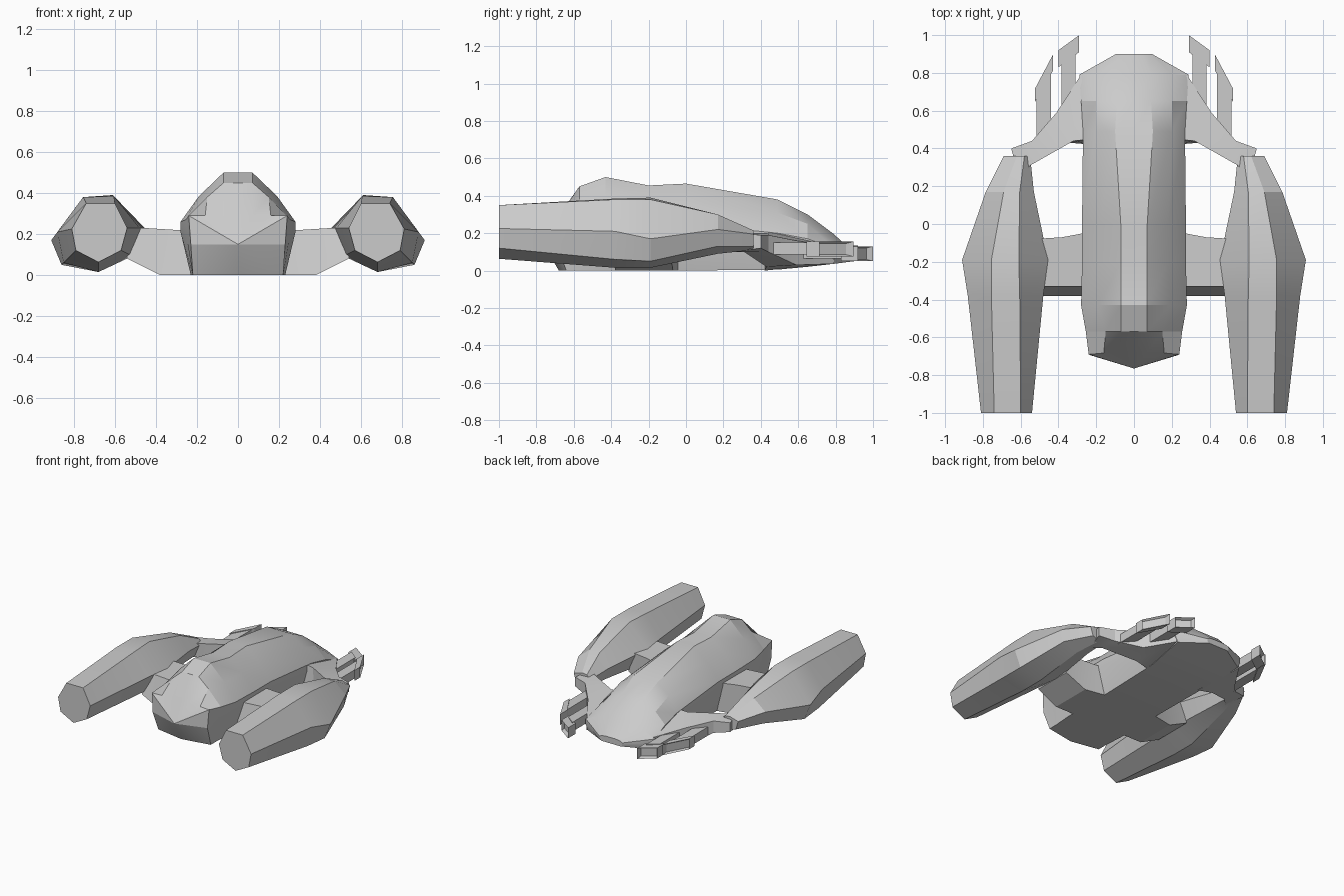
import bpy, bmesh
from math import radians

if "Cube" in bpy.data.objects:
    bpy.data.objects.remove(bpy.data.objects["Cube"])


def loft(name, rings, tip=None, mirror=True, recess=False):
    """Skin a list of equal-length rings; close the start with a tip point or a flat cap."""
    bm = bmesh.new()
    loops = [[bm.verts.new(p) for p in r] for r in rings]
    n = len(loops[0])
    for a, b in zip(loops, loops[1:]):
        for i in range(n):
            j = (i + 1) % n
            bm.faces.new((a[i], a[j], b[j], b[i]))
    if tip:
        t = bm.verts.new(tip)
        for i in range(n):
            bm.faces.new((t, loops[0][i], loops[0][(i + 1) % n]))
    else:
        bm.faces.new(loops[0])
    end = bm.faces.new(loops[-1])
    bmesh.ops.recalc_face_normals(bm, faces=bm.faces[:])
    if recess:
        bmesh.ops.inset_region(bm, faces=[end], thickness=0.014, depth=0)
        bmesh.ops.translate(bm, verts=end.verts[:], vec=(0, -0.03, 0))
    mesh = bpy.data.meshes.new(name)
    bm.to_mesh(mesh)
    bm.free()
    ob = bpy.data.objects.new(name, mesh)
    bpy.context.collection.objects.link(ob)
    if mirror:
        ob.modifiers.new("Mirror", 'MIRROR')
    bpy.ops.object.select_all(action='DESELECT')
    ob.select_set(True)
    bpy.context.view_layer.objects.active = ob
    bpy.ops.object.shade_smooth_by_angle(angle=radians(20))
    return ob


def symmetric(half):
    """Complete a half ring whose first and last points lie on x = 0."""
    return half + [(-x, y, z) for x, y, z in half[-2:0:-1]]


def station(y, *pts):
    top, bottom = (0, y, pts[0][1]), (0, y, pts[-1][1])
    return symmetric([top] + [(x, y, z) for x, z in pts] + [bottom])


# Central hull: blunt pointed nose, canopy hump, tapering tail
nose = symmetric([(0, -.68, .29), (.07, -.68, .29), (.16, -.683, .29), (.24, -.69, .29),
                  (.23, -.695, .15), (.22, -.64, 0), (0, -.68, 0)])
hull = [
    nose,
    station(-.57, (.07, .45), (.15, .38), (.255, .27), (.25, .18), (.22, 0)),
    station(-.43, (.07, .50), (.19, .385), (.28, .26), (.28, .21), (.23, 0)),
    station(-.20, (.07, .455), (.18, .37), (.275, .25), (.275, .20), (.23, 0)),
    station(0, (.07, .465), (.18, .37), (.275, .25), (.275, .20), (.23, 0)),
    station(.49, (.10, .38), (.20, .31), (.27, .20), (.27, .15), (.24, .005)),
    station(.65, (.09, .30), (.20, .25), (.28, .17), (.28, .11), (.26, .02)),
    station(.79, (.09, .195), (.20, .16), (.29, .12), (.29, .08), (.27, .036)),
    station(.90, (.04, .095), (.08, .09), (.095, .08), (.095, .06), (.08, .05)),
]
loft("hull", hull, tip=(0, -.765, .15), mirror=False)

# Side pods: seven-sided, widest near the middle, thinning to the rear
pod = [
    (-1, [(.60, .35), (.74, .35), (.81, .225), (.79, .12), (.68, .063), (.57, .12), (.54, .23)]),
    (-.38, [(.605, .385), (.755, .38), (.88, .21), (.85, .06), (.68, .015), (.53, .1), (.48, .23)]),
    (-.19, [(.61, .39), (.755, .38), (.91, .17), (.86, .05), (.68, .015), (.52, .09), (.455, .23)]),
    (.17, [(.605, .30), (.69, .30), (.785, .22), (.77, .13), (.65, .09), (.56, .11), (.53, .2)]),
    (.36, [(.58, .21), (.62, .215), (.69, .195), (.67, .13), (.61, .11), (.57, .11), (.55, .18)]),
]
loft("side_pod", [[(x, y, z) for x, z in pts] for y, pts in pod])

# Rear arms sweeping from the tail into the pods
loft("rear_arm", [
    [(.22, .45, .21), (.28, .79, .13), (.28, .79, .036), (.22, .42, 0)],
    [(.32, .44, .20), (.41, .59, .16), (.41, .59, .03), (.34, .43, .02)],
    [(.55, .31, .20), (.54, .44, .19), (.54, .44, .10), (.55, .31, .10)],
    [(.61, .25, .20), (.65, .40, .19), (.65, .40, .12), (.61, .25, .10)],
])

# Front pylons between the hull and the pods
loft("pylon", [[(x, -.33, top), (x, back, top), (x, back, low), (x, -.38, low)]
               for x, back, top, low in ((.22, -.04, .215, 0), (.38, -.07, .225, 0),
                                         (.54, -.08, .235, .08))])


# Tail thrusters: a thin strut carrying a slanted box with a recessed back
def slab(x0, x1, y0, y1, z0, z1):
    """Section swept along y; y0 and y1 each give inner and outer ends."""
    return [[(x0, y[0], z0), (x1, y[1], z0), (x1, y[1], z1), (x0, y[0], z1)] for y in (y0, y1)]


loft("inner_strut", slab(.31, .385, (.58, .52), (.92, .86), .065, .135))
loft("inner_thruster", slab(.29, .40, (.91, .83), (1, .92), .05, .13), recess=True)
loft("outer_strut", slab(.44, .515, (.47, .42), (.81, .69), .085, .15))
loft("outer_thruster", slab(.43, .525, (.81, .645), (.895, .715), .075, .155), recess=True)
